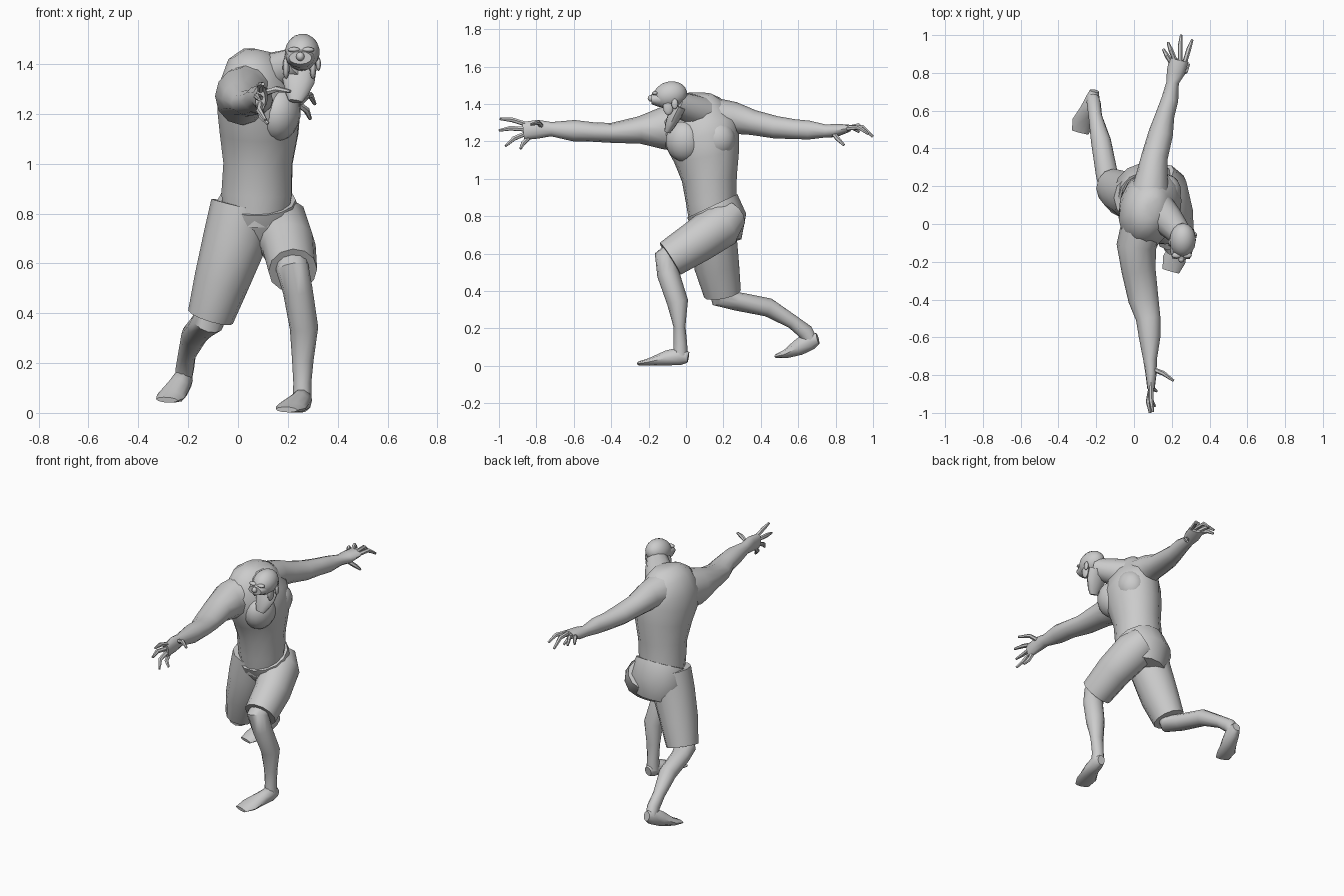
import bpy, bmesh, math
from mathutils import Vector


def finish(bm, name):
    bmesh.ops.recalc_face_normals(bm, faces=bm.faces)
    me = bpy.data.meshes.new(name)
    bm.to_mesh(me)
    bm.free()
    ob = bpy.data.objects.new(name, me)
    bpy.context.collection.objects.link(ob)
    bpy.ops.object.select_all(action='DESELECT')
    ob.select_set(True)
    bpy.context.view_layer.objects.active = ob
    bpy.ops.object.shade_smooth_by_angle(angle=math.radians(48))
    return ob


def tube(name, secs, side=(1, 0, 0), n=12):
    """Loft ellipses (x, y, z, half width along side, other half width)."""
    bm = bmesh.new()
    pts = [Vector(s[:3]) for s in secs]
    rings = []
    for i, s in enumerate(secs):
        t = (pts[min(i + 1, len(pts) - 1)] - pts[max(i - 1, 0)]).normalized()
        u = Vector(side)
        u = (u - t * u.dot(t)).normalized()
        v = t.cross(u)
        rings.append([bm.verts.new(pts[i] + u * s[3] * math.cos(k * math.tau / n)
                                   + v * s[4] * math.sin(k * math.tau / n))
                      for k in range(n)])
    for a, b in zip(rings, rings[1:]):
        for k in range(n):
            bm.faces.new((a[k], a[(k + 1) % n], b[(k + 1) % n], b[k]))
    bm.faces.new(rings[0])
    bm.faces.new(rings[-1])
    return finish(bm, name)


def blob(name, loc, radii, rot=(0, 0, 0), u=16, v=10):
    bm = bmesh.new()
    bmesh.ops.create_uvsphere(bm, u_segments=u, v_segments=v, radius=1)
    ob = finish(bm, name)
    ob.location, ob.scale, ob.rotation_euler = loc, radii, rot
    return ob


def finger(name, base, mid, tip, r=0.013):
    tube(name, [(*base, r, r), (*mid, r, r), (*tip, r * 0.55, r * 0.55)], (1, 0.1, 0.2), 6)


# Torso, chest turned towards +x
tube("torso", [
    (0.07, 0.15, 0.76, 0.13, 0.13), (0.075, 0.135, 0.88, 0.145, 0.135),
    (0.08, 0.125, 1.00, 0.14, 0.148), (0.085, 0.11, 1.12, 0.158, 0.178),
    (0.085, 0.085, 1.22, 0.165, 0.205), (0.075, 0.07, 1.31, 0.15, 0.21),
    (0.085, 0.08, 1.385, 0.125, 0.16), (0.105, 0.085, 1.43, 0.085, 0.11),
    (0.11, 0.085, 1.452, 0.04, 0.06)], (0.96, -0.27, 0), 14)
blob("right_chest_muscle", (0.165, -0.01, 1.20), (0.085, 0.10, 0.11), (0, 0.15, -0.3))
blob("left_chest_muscle", (0.165, 0.17, 1.21), (0.085, 0.095, 0.10), (0, 0.15, -0.1))

# Neck and shouting head
tube("neck", [(0.10, 0.09, 1.35, 0.11, 0.09), (0.18, 0.02, 1.375, 0.085, 0.08),
              (0.25, -0.06, 1.41, 0.062, 0.062)], (0.7, 0.7, 0))
blob("skull", (0.258, -0.085, 1.447), (0.07, 0.092, 0.073), (0.25, 0.12, 0))
tube("upper_face", [(0.253, -0.08, 1.43, 0.066, 0.05), (0.25, -0.15, 1.425, 0.058, 0.04),
                    (0.25, -0.185, 1.425, 0.046, 0.026)])
tube("lower_jaw", [(0.25, -0.035, 1.39, 0.066, 0.04), (0.243, -0.065, 1.33, 0.064, 0.036),
                   (0.235, -0.088, 1.28, 0.046, 0.026), (0.23, -0.10, 1.25, 0.028, 0.016)])
blob("nose", (0.25, -0.187, 1.43), (0.017, 0.018, 0.018), u=8, v=6)
for s, label in ((-1, "right"), (1, "left")):
    blob(label + "_brow", (0.253 + s * 0.028, -0.165, 1.457), (0.026, 0.017, 0.011), u=8, v=6)
    blob(label + "_ear", (0.255 + s * 0.068, -0.06, 1.40), (0.01, 0.018, 0.028), u=8, v=6)
    blob(label + "_cheek", (0.247 + s * 0.054, -0.095, 1.385), (0.014, 0.028, 0.045), u=8, v=6)

# Arms, one reaching forward and one back
tube("right_arm", [
    (0.06, 0.03, 1.28, 0.12, 0.13), (0.012, -0.12, 1.27, 0.105, 0.115),
    (0.025, -0.25, 1.26, 0.09, 0.073), (0.05, -0.40, 1.245, 0.08, 0.053),
    (0.075, -0.50, 1.25, 0.065, 0.052), (0.083, -0.60, 1.257, 0.057, 0.057),
    (0.085, -0.72, 1.265, 0.036, 0.038), (0.09, -0.79, 1.265, 0.03, 0.05),
    (0.09, -0.87, 1.255, 0.02, 0.048)])
tube("left_arm", [
    (0.08, 0.12, 1.33, 0.11, 0.11), (0.095, 0.26, 1.325, 0.083, 0.085),
    (0.11, 0.36, 1.30, 0.07, 0.067), (0.142, 0.48, 1.275, 0.065, 0.06),
    (0.165, 0.58, 1.265, 0.05, 0.053), (0.19, 0.66, 1.26, 0.045, 0.05),
    (0.205, 0.75, 1.255, 0.033, 0.034), (0.22, 0.80, 1.258, 0.048, 0.036),
    (0.238, 0.87, 1.27, 0.052, 0.02)])

# Spread fingers
right = [((0.09, -0.85, 1.29), (0.09, -0.93, 1.315), (0.10, -0.995, 1.32)),
         ((0.09, -0.86, 1.265), (0.075, -0.94, 1.27), (0.085, -1.0, 1.258)),
         ((0.09, -0.86, 1.24), (0.085, -0.92, 1.215), (0.11, -0.965, 1.175)),
         ((0.09, -0.84, 1.22), (0.095, -0.87, 1.19), (0.12, -0.885, 1.16)),
         ((0.10, -0.77, 1.28), (0.155, -0.79, 1.30), (0.21, -0.83, 1.29))]
left = [((0.20, 0.85, 1.265), (0.175, 0.89, 1.275), (0.155, 0.925, 1.25)),
        ((0.22, 0.86, 1.27), (0.195, 0.92, 1.285), (0.18, 0.96, 1.25)),
        ((0.245, 0.86, 1.275), (0.245, 0.945, 1.275), (0.25, 1.0, 1.225)),
        ((0.27, 0.86, 1.27), (0.29, 0.925, 1.275), (0.308, 0.975, 1.24)),
        ((0.24, 0.79, 1.24), (0.275, 0.81, 1.215), (0.29, 0.845, 1.18))]
for label, hand in (("right", right), ("left", left)):
    for i, f in enumerate(hand):
        finger(f"{label}_finger_{i + 1}", *f)

# Shorts
tube("shorts_hips", [(0.075, 0.14, 0.855, 0.157, 0.152), (0.075, 0.18, 0.77, 0.178, 0.152),
                     (0.08, 0.20, 0.66, 0.13, 0.10)], n=14)
tube("shorts_left_leg", [(0.12, 0.24, 0.80, 0.11, 0.09), (0.165, 0.19, 0.755, 0.12, 0.125),
                         (0.205, 0.06, 0.665, 0.108, 0.115), (0.22, -0.085, 0.572, 0.098, 0.102)])
tube("shorts_right_leg", [(0.02, 0.14, 0.83, 0.13, 0.125), (-0.01, 0.145, 0.70, 0.13, 0.125),
                          (-0.065, 0.165, 0.53, 0.112, 0.12), (-0.11, 0.195, 0.385, 0.094, 0.10)])

# Lower legs
tube("left_lower_leg", [
    (0.215, -0.05, 0.62, 0.065, 0.06), (0.218, -0.108, 0.58, 0.066, 0.062),
    (0.24, -0.095, 0.49, 0.06, 0.06), (0.265, -0.045, 0.34, 0.057, 0.057),
    (0.26, -0.035, 0.21, 0.043, 0.032), (0.258, -0.03, 0.12, 0.036, 0.036),
    (0.258, -0.03, 0.05, 0.038, 0.04)])
tube("right_lower_leg", [
    (-0.10, 0.18, 0.43, 0.065, 0.06), (-0.12, 0.18, 0.365, 0.066, 0.055),
    (-0.145, 0.27, 0.345, 0.058, 0.05), (-0.175, 0.44, 0.312, 0.053, 0.05),
    (-0.205, 0.57, 0.235, 0.036, 0.037), (-0.213, 0.64, 0.18, 0.037, 0.042),
    (-0.22, 0.67, 0.13, 0.034, 0.036)])

# Feet
tube("left_foot", [
    (0.265, 0.012, 0.045, 0.024, 0.03), (0.26, -0.03, 0.052, 0.038, 0.05),
    (0.245, -0.10, 0.042, 0.045, 0.042), (0.212, -0.19, 0.022, 0.062, 0.021),
    (0.195, -0.25, 0.013, 0.045, 0.011)], n=10)
tube("right_foot", [
    (-0.21, 0.705, 0.145, 0.024, 0.03), (-0.218, 0.665, 0.135, 0.038, 0.052),
    (-0.24, 0.605, 0.10, 0.046, 0.046), (-0.27, 0.54, 0.066, 0.058, 0.025),
    (-0.285, 0.485, 0.052, 0.045, 0.011)], n=10)
